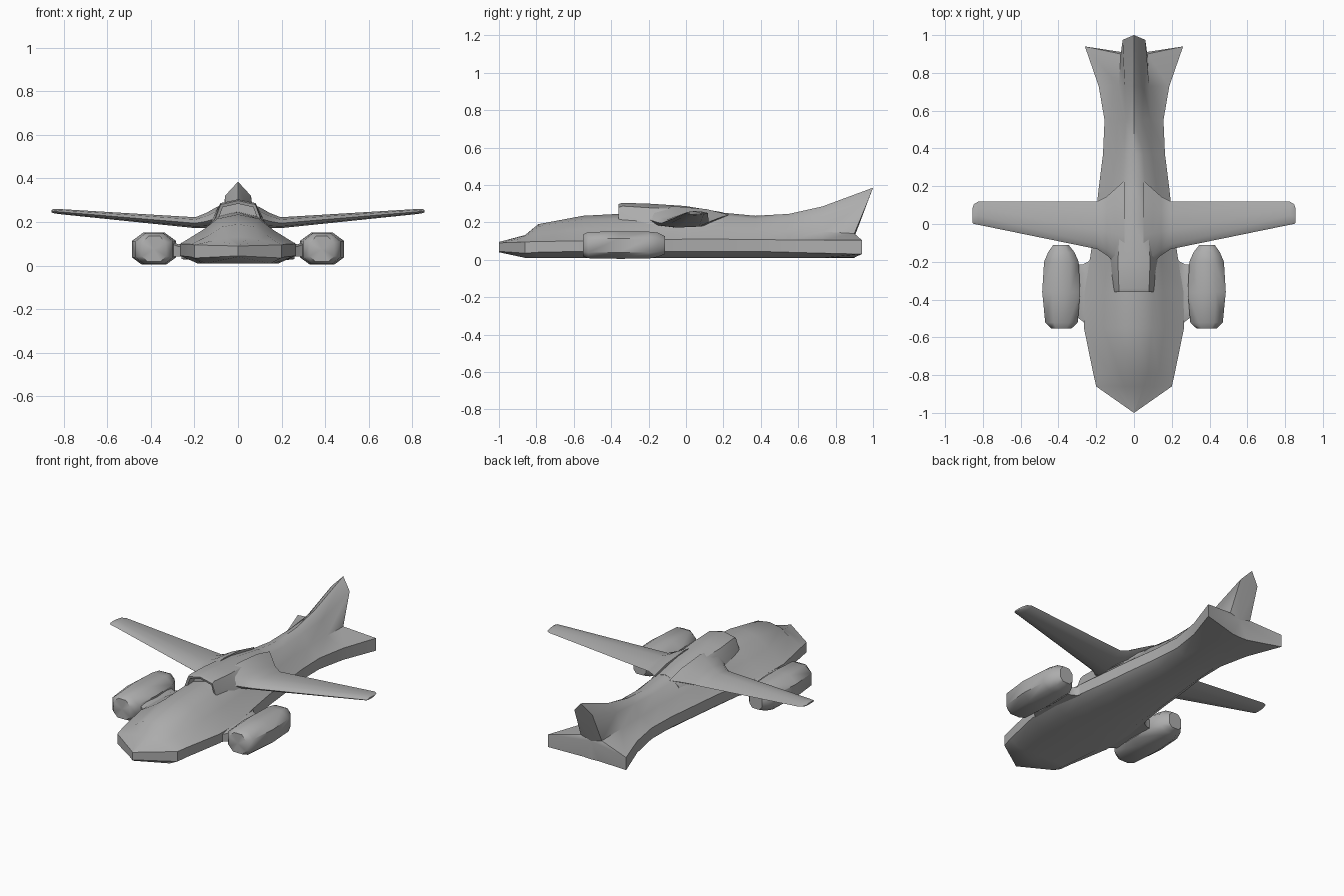
import bpy, bmesh, math
from mathutils import Vector

if "Cube" in bpy.data.objects:
    bpy.data.objects.remove(bpy.data.objects["Cube"], do_unlink=True)

GREY = (0.42, 0.42, 0.42, 1.0)
mat = bpy.data.materials.new("hull grey")
mat.use_nodes = True
mat.diffuse_color = GREY
mat.node_tree.nodes["Principled BSDF"].inputs["Base Color"].default_value = GREY


def loft(name, rings, angle=40, mirror=False, start=None, end=None):
    """Skin closed rings; each end is closed as a fan round the given point or its centre."""
    bm = bmesh.new()
    loops = [[bm.verts.new(p) for p in ring] for ring in rings]
    n = len(loops[0])
    for a, b in zip(loops, loops[1:]):
        for i in range(n):
            j = (i + 1) % n
            bm.faces.new((a[i], a[j], b[j], b[i]))
    for loop, tip in ((loops[0], start), (loops[-1], end)):
        centre = tip or sum((v.co for v in loop), Vector()) / n
        c = bm.verts.new(centre)
        for i in range(n):
            bm.faces.new((loop[i], loop[(i + 1) % n], c))
    bmesh.ops.remove_doubles(bm, verts=bm.verts, dist=0.0005)
    bmesh.ops.recalc_face_normals(bm, faces=bm.faces)
    me = bpy.data.meshes.new(name)
    bm.to_mesh(me)
    bm.free()
    me.materials.append(mat)
    ob = bpy.data.objects.new(name, me)
    bpy.context.collection.objects.link(ob)
    bpy.ops.object.select_all(action='DESELECT')
    ob.select_set(True)
    bpy.context.view_layer.objects.active = ob
    bpy.ops.object.shade_smooth_by_angle(angle=math.radians(angle))
    if mirror:
        mod = ob.modifiers.new("mirror", 'MIRROR')
        mod.use_mirror_merge = False
    return ob


def symmetric(half):
    """Complete a half ring whose first and last points lie on the centre line."""
    return half + [(-x, y, z) for x, y, z in half[-2:0:-1]]


# Fuselage: y, keel half width, keel z, edge half width, edge low z, edge high z,
# shoulder x and z, crown x and z, top z
hull = [
    (-1.00, .000, .040, .000, .045, .090, .000, .093, .000, .094, .095),
    (-0.86, .150, .010, .200, .035, .095, .105, .117, .050, .128, .132),
    (-0.79, .165, .010, .216, .040, .098, .130, .140, .075, .178, .190),
    (-0.55, .185, .010, .265, .045, .100, .160, .165, .095, .215, .235),
    (-0.36, .185, .010, .262, .045, .100, .155, .165, .100, .220, .245),
    (-0.20, .175, .010, .235, .045, .105, .145, .165, .090, .230, .250),
    (0.00, .160, .010, .207, .045, .110, .140, .170, .080, .250, .283),
    (0.18, .140, .010, .188, .045, .110, .120, .170, .060, .235, .253),
    (0.37, .120, .010, .164, .045, .108, .095, .165, .050, .218, .235),
    (0.55, .105, .010, .156, .040, .106, .088, .160, .045, .225, .245),
    (0.73, .085, .010, .187, .035, .105, .080, .150, .050, .240, .285),
]
rings = [symmetric([(0, y, kz), (kw, y, kz), (w, y, lo), (w, y, hi),
                    (sx, y, sz), (cx, y, cz), (0, y, top)])
         for y, kw, kz, w, lo, hi, sx, sz, cx, cz, top in hull]
# Swept three pointed tail
rings.append(symmetric([(0, .90, .010), (.05, .90, .012), (.26, .94, .030), (.26, .94, .105),
                        (.07, .90, .140), (.06, .975, .320), (0, 1.0, .385)]))
loft("fuselage", rings, 42, end=Vector((0, .90, .12)))

# Raised dorsal hood with a recessed front opening
hood = [
    (-.360, .112, .180, .102, .220, .080, .280, .298),
    (-.340, .114, .180, .104, .225, .080, .287, .304),
    (-.200, .130, .170, .112, .225, .085, .278, .300),
    (0.000, .150, .170, .122, .220, .075, .268, .287),
    (0.200, .100, .170, .090, .205, .050, .236, .253),
]
rings = [symmetric([(0, y, az), (ax, y, az), (bx, y, bz), (cx, y, cz), (0, y, top)])
         for y, ax, az, bx, bz, cx, cz, top in hood]
mouth = [(x * .88, -.355, .18 + (z - .18) * .88) for x, y, z in rings[0]]
back = [(x, -.30, z) for x, y, z in mouth]
loft("dorsal_hood", [back, mouth] + rings, 38)

# Wings: x, leading y, trailing y, low z, high z
stations = [
    (.050, -.260, .230, .185, .286),
    (.100, -.205, .185, .175, .268),
    (.145, -.165, .145, .172, .242),
    (.195, -.133, .120, .172, .222),
    (.825, -.004, .118, .237, .260),
    (.848, .000, .105, .241, .259),
    (.856, .006, .080, .245, .255),
]
rings = []
for x, le, te, lo, hi in stations:
    c, t = te - le, hi - lo
    rings.append([(x, le, lo + t * .45), (x, le + c * .10, lo + t * .80), (x, le + c * .4, hi),
                  (x, le + c * .75, lo + t * .85), (x, te, lo + t * .55),
                  (x, te - c * .2, lo + t * .1), (x, le + c * .35, lo), (x, le + c * .08, lo + t * .15)])
loft("wing", rings, 45, mirror=True)

# Side pods: y, inner x, outer x, low z, high z
pods = [
    (-.552, .330, .440, .018, .135),
    (-.522, .298, .470, .008, .148),
    (-.360, .285, .486, .005, .152),
    (-.200, .293, .476, .006, .150),
    (-.150, .315, .455, .015, .145),
    (-.112, .345, .428, .030, .125),
]
rings = []
for y, xi, xo, lo, hi in pods:
    w, h = xo - xi, hi - lo
    rings.append([(xi + w * u, y, lo + h * v) for u, v in
                  ((.22, 0), (.78, 0), (1, .22), (1, .74), (.74, 1), (.26, 1), (0, .74), (0, .22))])
loft("side_pod", rings, 50, mirror=True)

# Short pylons joining the pods to the fuselage: x, front y, rear y, low z, high z
pylon = [(.21, -.57, -.14, .042, .118), (.240, -.55, -.198, .042, .104),
         (.272, -.515, -.215, .042, .098), (.320, -.480, -.215, .040, .115)]
rings = [[(x, a, lo), (x, b, lo), (x, b, hi - .01), (x, b - .05, hi), (x, a + .05, hi), (x, a, hi - .01)]
         for x, a, b, lo, hi in pylon]
loft("pod_pylon", rings, 45, mirror=True)
